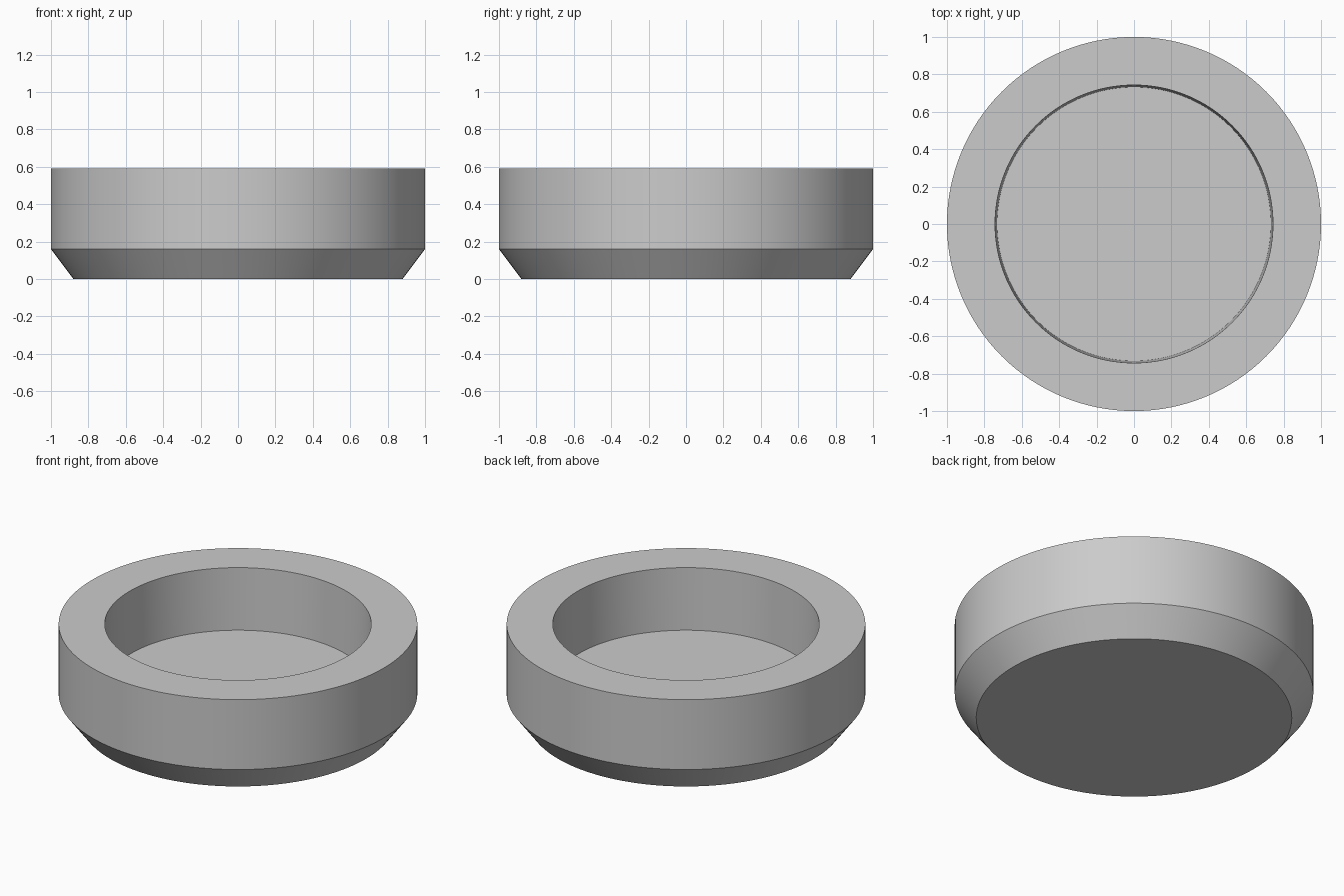
import bpy, bmesh, math

cube = bpy.data.objects.get("Cube")
if cube:
    bpy.data.objects.remove(cube, do_unlink=True)

# Plain grey material
grey = bpy.data.materials.new("plain grey")
grey.use_nodes = True
colour = (0.6, 0.6, 0.6, 1)
grey.diffuse_color = colour
grey.node_tree.nodes["Principled BSDF"].inputs["Base Color"].default_value = colour

# Half section (radius, height): base, chamfer, outer wall, rim, recess wall
SIDES = 128
profile = [(0.88, 0), (1, 0.16), (1, 0.59), (0.743, 0.59), (0.732, 0.21)]

bm = bmesh.new()
rings = []
for radius, height in profile:
    ring = bmesh.ops.create_circle(bm, segments=SIDES, radius=radius)["verts"]
    for v in ring:
        v.co.z = height
    rings.append(ring)

# Walls between neighbouring rings
for low, high in zip(rings, rings[1:]):
    for i in range(SIDES):
        j = (i + 1) % SIDES
        bm.faces.new((low[i], low[j], high[j], high[i]))

# Underside and recess floor
bm.faces.new(rings[0])
bm.faces.new(rings[-1])
bmesh.ops.recalc_face_normals(bm, faces=bm.faces)

mesh = bpy.data.meshes.new("round_dish")
bm.to_mesh(mesh)
bm.free()
mesh.materials.append(grey)
dish = bpy.data.objects.new("round_dish", mesh)
bpy.context.collection.objects.link(dish)

# Smooth curved walls, sharp rims
bpy.context.view_layer.objects.active = dish
dish.select_set(True)
bpy.ops.object.shade_smooth_by_angle(angle=math.radians(30))
